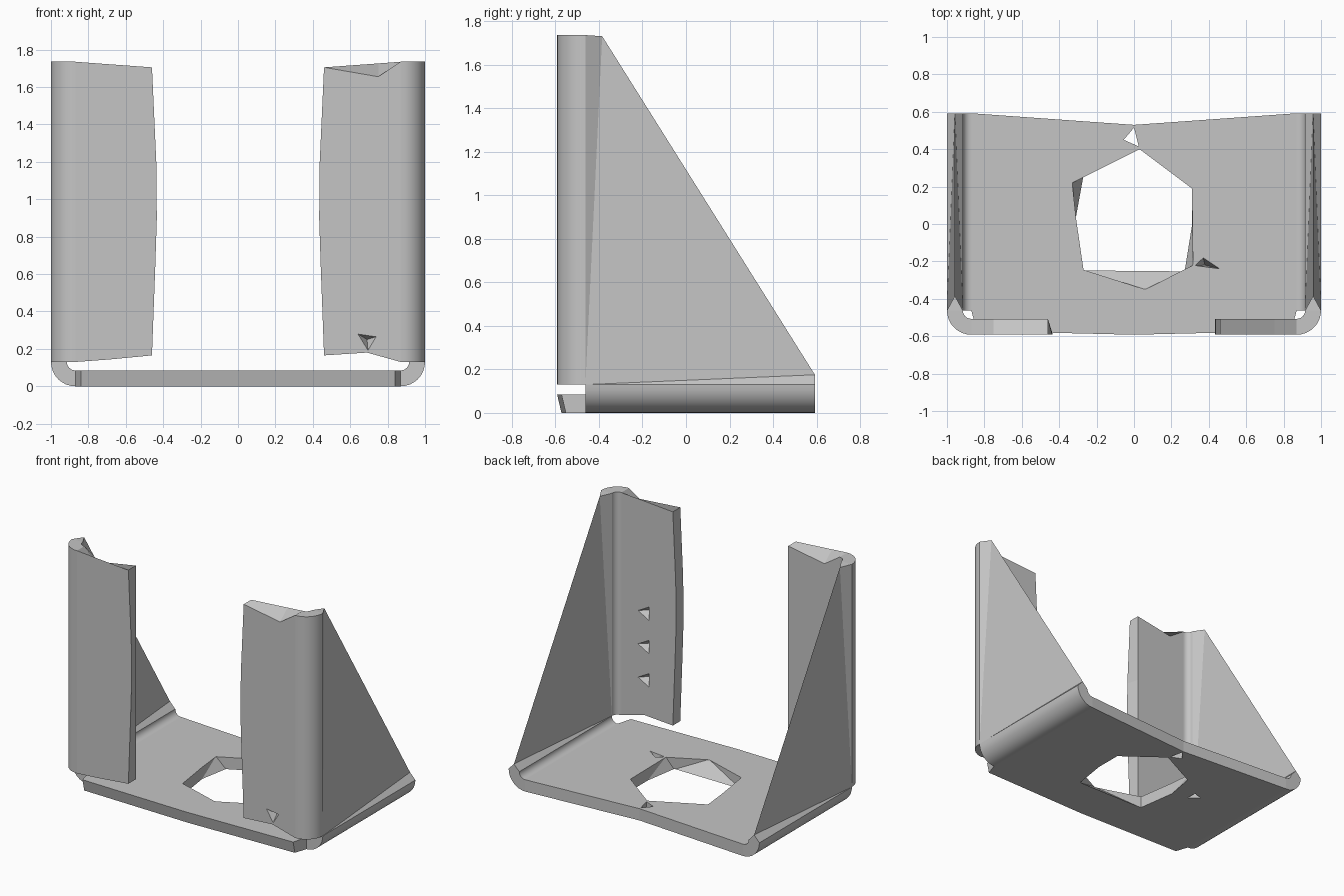
import bpy, bmesh, math

cube = bpy.data.objects.get("Cube")
if cube:
    bpy.data.objects.remove(cube)

steel = bpy.data.materials.new("plain grey steel")
steel.use_nodes = True
GREY = (0.56, 0.56, 0.56, 1)
steel.diffuse_color = GREY
steel.node_tree.nodes["Principled BSDF"].inputs["Base Color"].default_value = GREY

T = 0.085      # sheet thickness
R = 0.13       # outer bend radius
X = 1.0        # outer face of the side walls
XB = X - R     # where the bends start
Y = 0.592      # half depth
YB = R - Y     # where the front bend meets the wall
ZT = 1.735     # top of the bracket


def make(name, bm):
    bmesh.ops.recalc_face_normals(bm, faces=bm.faces)
    mesh = bpy.data.meshes.new(name)
    bm.to_mesh(mesh)
    bm.free()
    obj = bpy.data.objects.new(name, mesh)
    mesh.materials.append(steel)
    bpy.context.collection.objects.link(obj)
    return obj


def loft(name, loop_a, loop_b):
    """Solid between two loops with the same number of points."""
    bm = bmesh.new()
    a = [bm.verts.new(p) for p in loop_a]
    b = [bm.verts.new(p) for p in loop_b]
    n = len(a)
    bm.faces.new(a)
    bm.faces.new(b[::-1])
    for i in range(n):
        j = (i + 1) % n
        bm.faces.new((a[i], b[i], b[j], a[j]))
    return make(name, bm)


def hull(name, points):
    bm = bmesh.new()
    for p in points:
        bm.verts.new(p)
    res = bmesh.ops.convex_hull(bm, input=bm.verts)
    loose = {v for v in res["geom_interior"] if isinstance(v, bmesh.types.BMVert)}
    bmesh.ops.delete(bm, geom=list(loose), context="VERTS")
    return make(name, bm)


def wall(name, s):
    """Triangular wall whose two sides meet in a ridge along the slope."""
    bm = bmesh.new()
    ridge = s * (X - T / 2)
    peak = bm.verts.new((ridge, -0.385, 1.73))
    tail = bm.verts.new((ridge, Y, 0.175))
    sides = []
    for x in (s * X, s * (X - T)):
        top, foot, heel = [bm.verts.new((x, y, z)) for y, z in ((YB, ZT), (YB, R), (Y, R))]
        bm.faces.new((top, foot, peak))
        bm.faces.new((peak, foot, tail))
        bm.faces.new((foot, heel, tail))
        sides.append((top, foot, heel))
    (t1, f1, h1), (t2, f2, h2) = sides
    bm.faces.new((t1, t2, peak))
    bm.faces.new((h1, h2, tail))
    bm.faces.new((t1, f1, f2, t2))
    bm.faces.new((f1, h1, h2, f2))
    return make(name, bm)


def smooth(obj):
    bpy.ops.object.select_all(action="DESELECT")
    obj.select_set(True)
    bpy.context.view_layer.objects.active = obj
    bpy.ops.object.shade_smooth_by_angle(angle=math.radians(30))


def cut(obj, points):
    cutter = hull("cutter", points)
    mod = obj.modifiers.new("cut", "BOOLEAN")
    mod.operation = "DIFFERENCE"
    mod.solver = "EXACT"
    mod.object = cutter
    bpy.context.view_layer.objects.active = obj
    bpy.ops.object.modifier_apply(modifier=mod.name)
    bpy.data.objects.remove(cutter)


def arc(steps=8):
    """Quarter ring section: outer arc, then inner arc back."""
    angles = [math.pi / 2 * i / steps for i in range(steps + 1)]
    return ([(R * math.sin(t), R * math.cos(t)) for t in angles]
            + [((R - T) * math.sin(t), (R - T) * math.cos(t)) for t in reversed(angles)])


# Base plate with a shallow notch in the back edge and a blunt front
def plate(z, front):
    half = [(XB, Y), (XB, YB), (0.84, front + 0.02)]
    loop = [(0, 0.53)] + half + [(0, front)] + [(-x, y) for x, y in half[::-1]]
    return [(x, y, z) for x, y in loop]


base = loft("base_plate", plate(T, -Y), plate(0, -0.572))

# Central opening with sloping edges
top = [(.03, .4), (.31, .19), (.315, -.22), (.06, -.35), (-.27, -.245), (-.31, .03), (-.33, .22)]
low = [(.03, .4), (.31, .19), (.31, 0), (.27, -.25), (-.27, -.245), (-.31, .03), (-.27, .25)]
cut(base, [(x, y, T + .003) for x, y in top] + [(x, y, -.003) for x, y in low])

# Small hole behind the opening
cut(base, [(x, y, z) for x, y in [(0, .515), (-.055, .45), (.025, .415)]
           for z in (-.01, T + .01)])

# Pits beside the opening, above and below
cut(base, [(.37, -.18, T + .002), (.46, -.24, T + .002), (.325, -.222, T + .002), (.38, -.22, .02)])
cut(base, [(-.43, .14, -.002), (-.5, .12, -.002), (-.43, .06, -.002), (-.45, .11, .06)])

for s, side in ((1, "left"), (-1, "right")):
    # Lower bend joining base and wall
    sec = arc()
    bend = [(s * (XB + u), R - v) for u, v in sec]
    smooth(loft(side + "_lower_bend", [(x, YB, z) for x, z in bend],
                [(x, Y, z) for x, z in bend]))

    # Front bend joining wall and flange
    bend = [(s * (XB + u), YB - v) for u, v in sec]
    smooth(loft(side + "_front_bend", [(x, y, R) for x, y in bend],
                [(x, y, ZT) for x, y in bend]))

    wall(side + "_wall", s)

    # Front flange: bowed free edge, top dipped on one face
    bowed = [(.46, .165), (.442, .65), (.434, .9), (.437, 1.2), (.46, 1.705)]
    straight = [(.46, z) for x, z in bowed]
    foot = [(XB, R), (.69, .18 if s > 0 else .143)]
    plain = [(.75, 1.726), (XB, ZT)]
    dipped = [(.75, 1.655), (XB, ZT)]
    if s > 0:
        front, back = foot + bowed + dipped, foot + bowed + plain
    else:
        front, back = foot + bowed + plain, foot + straight + dipped
    flange = loft(side + "_flange", [(s * x, -Y, z) for x, z in front],
                  [(s * x, T - Y, z) for x, z in back])

    # Small pits in the left flange
    if s > 0:
        yb = T - Y
        for z in (.44, .68, .92):
            cut(flange, [(.65, yb + .002, z + .05), (.65, yb + .002, z - .05),
                         (.74, yb + .002, z), (.67, yb - .06, z)])
        cut(flange, [(.64, -Y - .002, .28), (.74, -Y - .002, .265),
                     (.695, -Y - .002, .19), (.69, -Y + .06, .25)])
